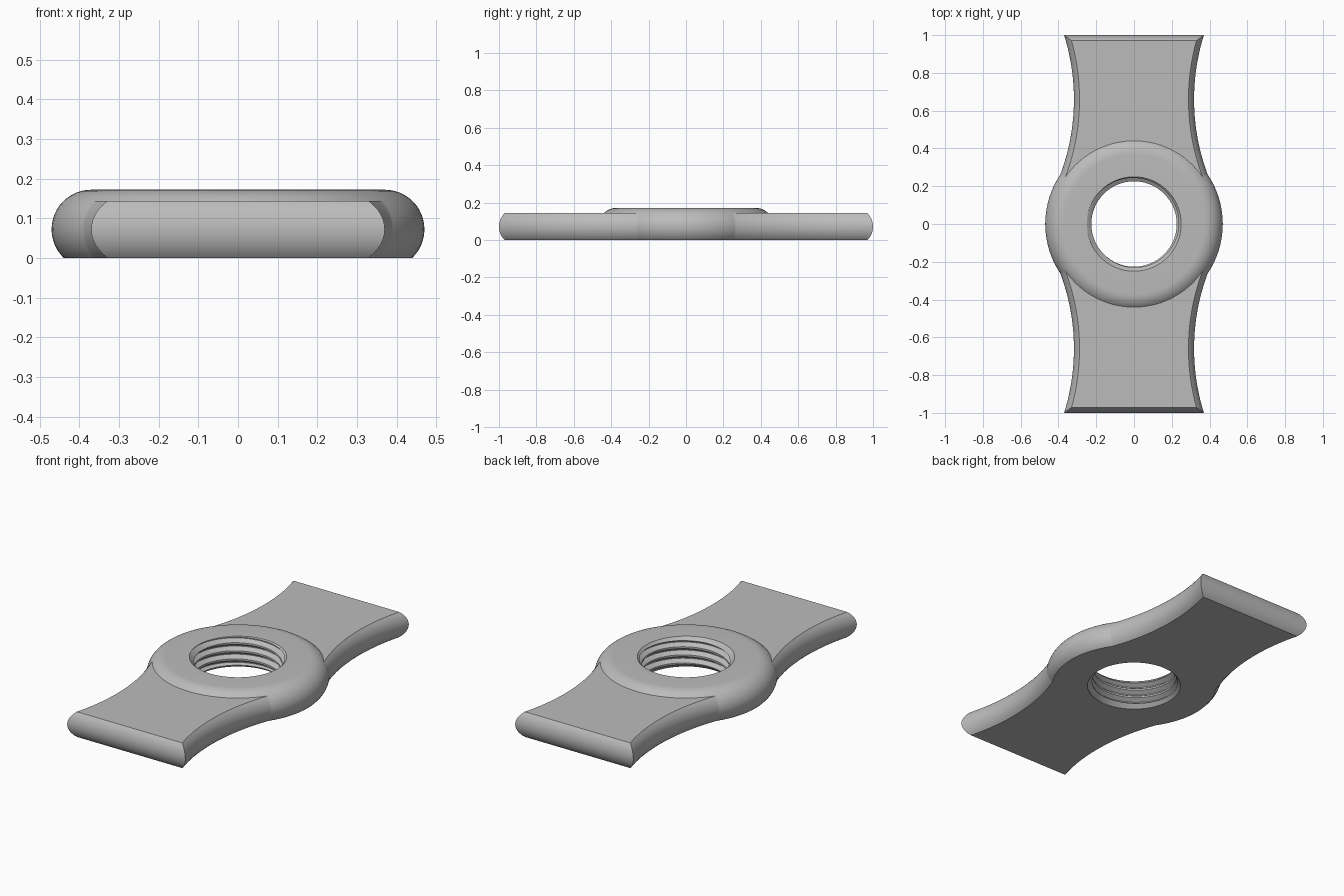
import bpy, bmesh, math

if "Cube" in bpy.data.objects:
    bpy.data.objects.remove(bpy.data.objects["Cube"])

EDGE_R, MID_Z = 0.1, 0.072      # rounded rim radius and its centre height
HUB_TOP, WING_TOP = 0.172, 0.143
HUB_R = 0.47

steel = bpy.data.materials.new("grey_steel")
steel.use_nodes = True
steel.diffuse_color = (0.5, 0.5, 0.5, 1)
steel.node_tree.nodes["Principled BSDF"].inputs["Base Color"].default_value = (0.5, 0.5, 0.5, 1)


def finish(name, bm):
    bmesh.ops.recalc_face_normals(bm, faces=bm.faces)
    mesh = bpy.data.meshes.new(name)
    bm.to_mesh(mesh)
    bm.free()
    mesh.materials.append(steel)
    ob = bpy.data.objects.new(name, mesh)
    bpy.context.collection.objects.link(ob)
    return ob


def stack(name, loops):
    """Solid skinned through closed loops of equal length, capped at both ends."""
    bm = bmesh.new()
    rings = [[bm.verts.new(p) for p in loop] for loop in loops]
    n = len(rings[0])
    for a, b in zip(rings, rings[1:]):
        for i in range(n):
            j = (i + 1) % n
            bm.faces.new((a[i], a[j], b[j], b[i]))
    bm.faces.new(rings[0][::-1])
    bm.faces.new(rings[-1])
    return finish(name, bm)


def circle(r, z, n=96):
    return [(r * math.cos(2 * math.pi * i / n), r * math.sin(2 * math.pi * i / n), z)
            for i in range(n)]


def rim_layers(top, steps):
    """(inset, height) pairs along the rounded rim from z = 0 up to top."""
    a0 = math.asin(-MID_Z / EDGE_R)
    a1 = math.asin(min(1, (top - MID_Z) / EDGE_R))
    angles = [a0 + (a1 - a0) * k / steps for k in range(steps + 1)]
    layers = [(EDGE_R * (1 - math.cos(a)), MID_Z + EDGE_R * math.sin(a)) for a in angles]
    layers[0] = (layers[0][0], 0.0)
    return layers


def wing_outline(inset, z, steps=24):
    """Two flared wings with concave sides, drawn as one closed outline."""
    waist, waist_y, radius = 0.318, 0.66, 1.137
    end, start = 1 - inset, 0.2
    quarter = []
    for k in range(steps + 1):
        y = start + (end - start) * k / steps
        x = waist + radius - math.sqrt((radius + inset) ** 2 - (y - waist_y) ** 2)
        quarter.append((x, y))
    right = [(x, -y) for x, y in reversed(quarter)] + quarter
    return [(x, y, z) for x, y in right] + [(-x, -y, z) for x, y in right]


def thread_cutter(minor, major, pitch, turns, z0, segs=64):
    """Helical core whose surface is the internal thread."""
    profile = [(0.0, minor), (0.22, minor), (0.56, major), (0.66, major)]
    bm = bmesh.new()
    rows = []
    for i in range(segs * turns + 1):
        a = 2 * math.pi * i / segs
        rows.append([bm.verts.new((r * math.cos(a), r * math.sin(a),
                                   z0 + (i / segs + f) * pitch)) for f, r in profile])
    for i in range(segs * turns):
        for p in range(3):
            bm.faces.new((rows[i][p], rows[i + 1][p], rows[i + 1][p + 1], rows[i][p + 1]))
        if i + segs + 1 < len(rows):
            bm.faces.new((rows[i][3], rows[i + 1][3], rows[i + segs + 1][0], rows[i + segs][0]))
    # Fan-cap both open ends
    mid = z0 + turns * pitch / 2
    rim = [e for e in bm.edges if e.is_boundary]
    tips = [bm.verts.new((0, 0, z0 - pitch)), bm.verts.new((0, 0, z0 + (turns + 2) * pitch))]
    for e in rim:
        high = (e.verts[0].co.z + e.verts[1].co.z) / 2 > mid
        bm.faces.new((e.verts[0], e.verts[1], tips[int(high)]))
    return finish("thread_cutter", bm)


def combine(target, other, operation):
    mod = target.modifiers.new("combine", "BOOLEAN")
    mod.operation, mod.solver, mod.object = operation, "EXACT", other
    bpy.context.view_layer.objects.active = target
    bpy.ops.object.modifier_apply(modifier=mod.name)
    bpy.data.objects.remove(other)


# Wings and domed hub joined into one body
body = stack("wing_nut_body", [wing_outline(d, z) for d, z in rim_layers(WING_TOP, 12)])
hub = stack("hub", [circle(HUB_R - d, z) for d, z in rim_layers(HUB_TOP, 18)])
combine(body, hub, "UNION")

# Threaded bore with a chamfer at each mouth
combine(body, thread_cutter(0.226, 0.25, 0.046, 8, -0.11), "DIFFERENCE")
for face_z, side in ((0, -1), (HUB_TOP, 1)):
    cone = [circle(0.25 + t, face_z + side * t) for t in (-0.035, 0.03)]
    combine(body, stack("chamfer_cutter", cone), "DIFFERENCE")

bpy.ops.object.select_all(action="DESELECT")
body.select_set(True)
bpy.context.view_layer.objects.active = body
bpy.ops.object.shade_smooth_by_angle(angle=math.radians(30))
